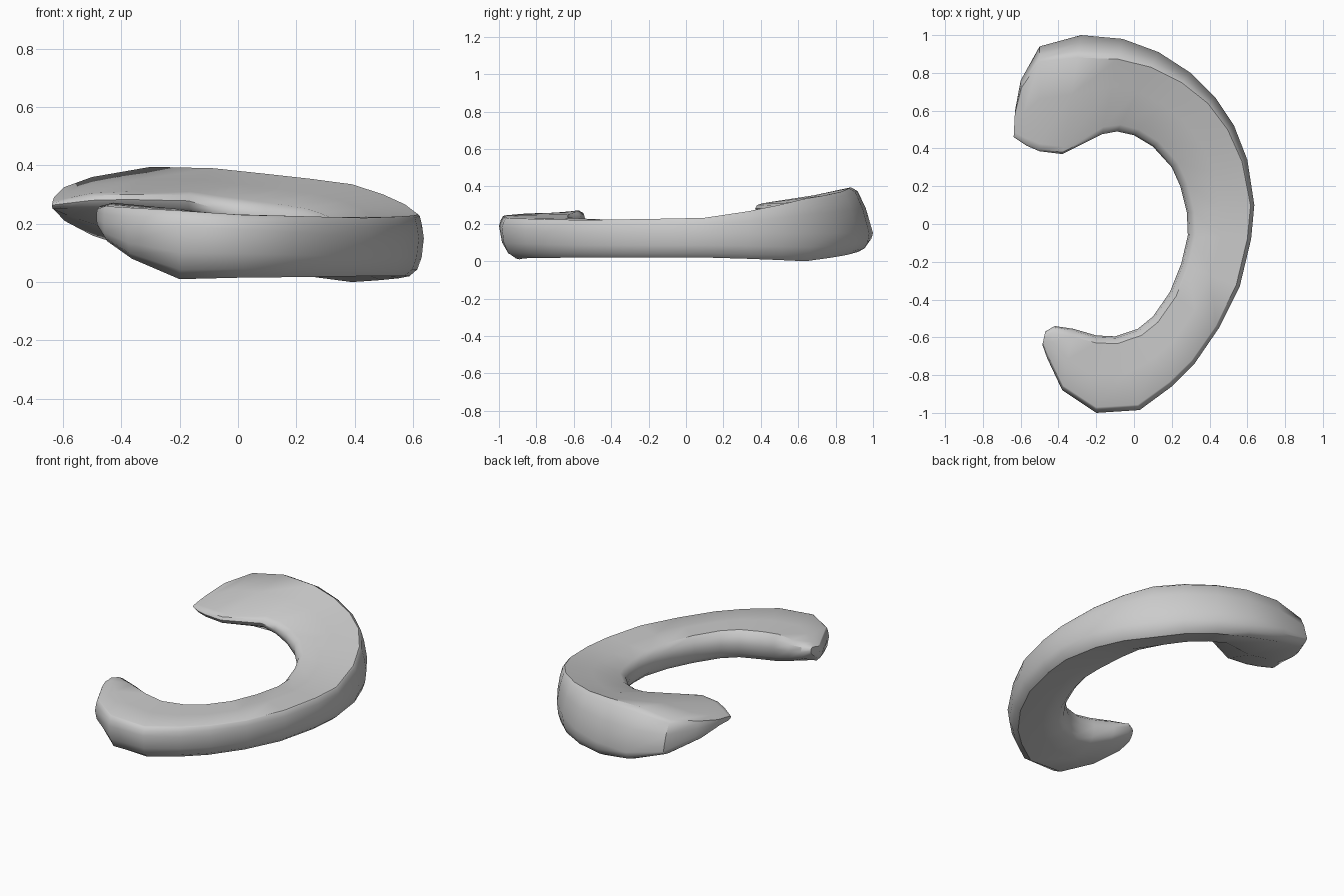
import bpy, bmesh
from mathutils import Vector

if "Cube" in bpy.data.objects:
    bpy.data.objects.remove(bpy.data.objects["Cube"])

# Plan outline: outer and inner edge of each cross-section, back tip to front tip
OUTER = [(-.63, .60), (-.60, .76), (-.50, .94), (-.28, 1.0), (-.06, .98), (.13, .91), (.30, .80),
         (.43, .67), (.53, .52), (.60, .34), (.637, .10), (.62, -.08), (.56, -.33), (.45, -.55),
         (.32, -.74), (.20, -.86), (.03, -.985), (-.20, -1.0), (-.38, -.88), (-.46, -.71), (-.485, -.64)]
INNER = [(-.637, .46), (-.57, .415), (-.50, .385), (-.38, .37), (-.17, .475), (-.09, .49), (0, .47),
         (.10, .41), (.20, .30), (.245, .20), (.28, .06), (.285, -.06), (.25, -.21), (.19, -.36),
         (.10, -.49), (.02, -.555), (-.10, -.595), (-.20, -.59), (-.32, -.555), (-.42, -.54), (-.47, -.57)]

# Station: rim inset, outer top z, widest z, outer bottom z, inner top z, inner bottom z, bottom inset
KEYS = {0: (.02, .29, .26, .25, .275, .25, .04), 1: (.04, .325, .24, .21, .29, .25, .06),
        2: (.08, .36, .19, .16, .305, .25, .06), 3: (.12, .395, .15, .09, .31, .25, .06),
        4: (.11, .39, .15, .05, .31, .24, .06), 7: (.05, .335, .15, .0, .268, .14, .05),
        10: (.02, .232, .15, .02, .22, .07, .05), 13: (.02, .22, .15, .02, .222, .05, .05),
        16: (.03, .23, .18, .015, .235, .06, .08), 17: (.03, .245, .19, .01, .25, .08, .11),
        18: (.025, .255, .19, .08, .262, .13, .09), 19: (.02, .26, .20, .14, .272, .18, .05),
        20: (.01, .25, .22, .19, .26, .21, .03)}


def heights(i):
    a = max(k for k in KEYS if k <= i)
    b = min(k for k in KEYS if k >= i)
    t = 0 if a == b else (i - a) / (b - a)
    return [p + (q - p) * t for p, q in zip(KEYS[a], KEYS[b])]


def section(i):
    """Ring of (distance inward from the outer edge, height) placed in space."""
    o, n = Vector(OUTER[i]), Vector(INNER[i])
    w = (n - o).length
    d = (n - o) / w
    r, zto, zw, zb, zti, zbi, b = heights(i)
    e = min(.04, .2 * w)
    h = zti - zbi
    ring = [(w - .25 * e, zti - .16 * h), (w - e, zti), (w * .5, (zto + zti) / 2), (r, zto),
            (.7 * r, zw + .92 * (zto - zw)), (.33 * r, zw + .55 * (zto - zw)), (0, zw),
            (.15 * b, zb + .5 * (zw - zb)), (.45 * b, zb + .18 * (zw - zb)),
            (b, zb), (w * .6, zb * .55 + zbi * .45), (w - e, zbi),
            (w - .3 * e, zbi + .2 * h), (w, zbi + .55 * h)]
    return [(*(o + d * s), z) for s, z in ring]


# Curved body
bm = bmesh.new()
rings = [[bm.verts.new(p) for p in section(i)] for i in range(len(OUTER))]
for r0, r1 in zip(rings, rings[1:]):
    for j in range(len(r0)):
        k = (j + 1) % len(r0)
        bm.faces.new((r0[j], r0[k], r1[k], r1[j]))

# Closed tips
for ring in (rings[0], rings[-1]):
    bm.faces.new(ring)
bmesh.ops.recalc_face_normals(bm, faces=bm.faces)
mesh = bpy.data.meshes.new("curved_body")
bm.to_mesh(mesh)
bm.free()
body = bpy.data.objects.new("curved_body", mesh)
bpy.context.collection.objects.link(body)
bpy.context.view_layer.objects.active = body
body.select_set(True)
bpy.ops.object.shade_smooth_by_angle(angle=0.7)
